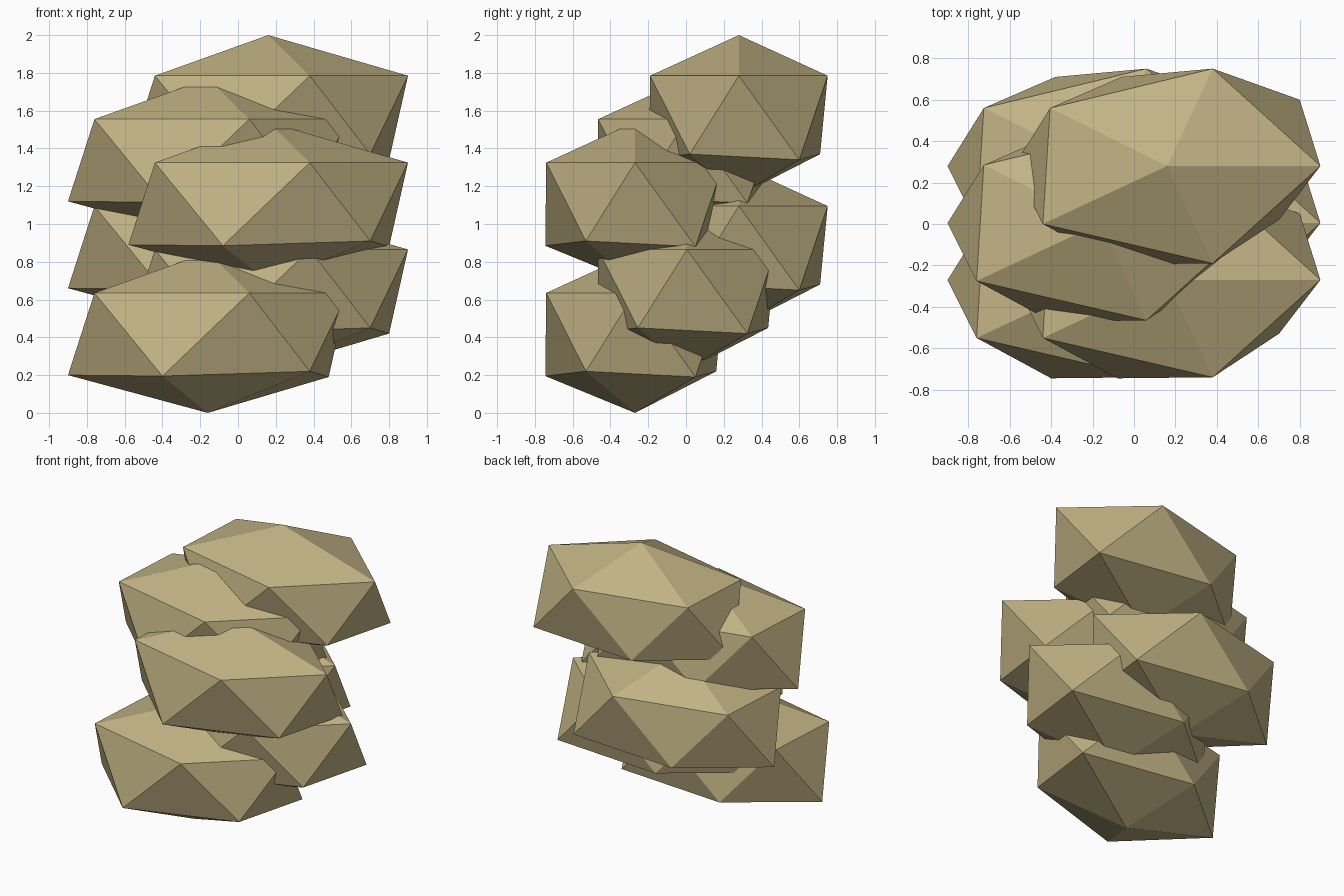
import bpy
import bmesh

cube = bpy.data.objects.get("Cube")
if cube:
    bpy.data.objects.remove(cube, do_unlink=True)

# One sandy colour for every boulder
sand = bpy.data.materials.new("sand_stone")
sand.use_nodes = True
colour = (0.54, 0.45, 0.23, 1)
sand.diffuse_color = colour
sand.node_tree.nodes["Principled BSDF"].inputs["Base Color"].default_value = colour

# Boulder profile: poles, level upper ring, slightly uneven lower ring
POLE = 0.43
RING = 0.215
upper_ring = [(0.74, 0), (0.22, 0.47), (-0.565, 0.28), (-0.60, -0.28), (0.22, -0.47)]
lower_ring = [(0.64, 0.32, -0.23), (-0.22, 0.43, -0.2), (-0.74, 0, -0.22),
              (-0.24, -0.475, -0.225), (0.54, -0.26, -0.2)]


def boulder_mesh():
    """Twenty-sided faceted boulder, built ring by ring."""
    bm = bmesh.new()
    top = bm.verts.new((0, 0, POLE))
    bottom = bm.verts.new((0, 0, -POLE + 0.01))
    up = [bm.verts.new((x, y, RING)) for x, y in upper_ring]
    low = [bm.verts.new(p) for p in lower_ring]
    for i in range(5):
        j = (i + 1) % 5
        bm.faces.new((top, up[i], up[j]))
        bm.faces.new((up[i], low[i], up[j]))
        bm.faces.new((low[i], low[j], up[j]))
        bm.faces.new((bottom, low[j], low[i]))
    bmesh.ops.recalc_face_normals(bm, faces=bm.faces)
    mesh = bpy.data.meshes.new("boulder")
    bm.to_mesh(mesh)
    bm.free()
    mesh.materials.append(sand)
    return mesh


# Stack: alternates left and right while stepping from front to back
mesh = boulder_mesh()
depths = (-0.27, 0.005, 0.28)
for level in range(6):
    side = 0.16 if level % 2 else -0.16
    rock = bpy.data.objects.new(f"boulder_{level + 1}", mesh)
    rock.location = (side, depths[level % 3], 0.42 + 0.23 * level)
    bpy.context.collection.objects.link(rock)
